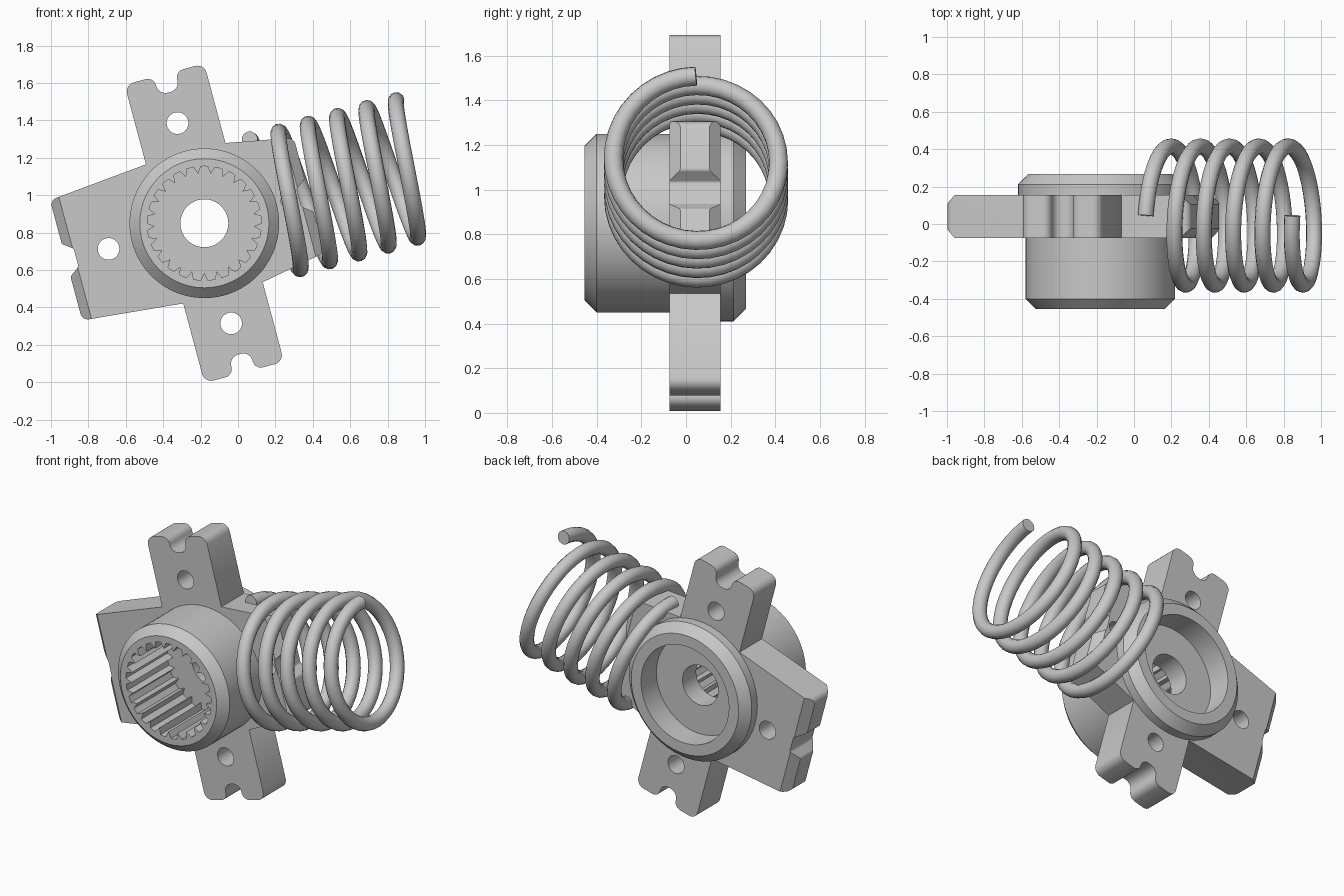
import bpy, bmesh
from math import sin, cos, tan, pi, radians
from mathutils import Matrix, Vector

cube = bpy.data.objects.get("Cube")
if cube:
    bpy.data.objects.remove(cube)

steel = bpy.data.materials.new("grey steel")
steel.use_nodes = True
GREY = (0.58, 0.58, 0.58, 1)
steel.diffuse_color = GREY
steel.node_tree.nodes["Principled BSDF"].inputs["Base Color"].default_value = GREY

TILT = radians(15)
HUB = Vector((-0.18, 0, 0.85))
Y0, Y1 = -0.075, 0.155      # plate front and back


def finish(ob, angle=30):
    bpy.ops.object.select_all(action="DESELECT")
    ob.select_set(True)
    bpy.context.view_layer.objects.active = ob
    bpy.ops.object.shade_smooth_by_angle(angle=radians(angle))


def add_object(name, bm):
    bmesh.ops.recalc_face_normals(bm, faces=bm.faces)
    mesh = bpy.data.meshes.new(name)
    bm.to_mesh(mesh)
    bm.free()
    mesh.materials.append(steel)
    ob = bpy.data.objects.new(name, mesh)
    bpy.context.collection.objects.link(ob)
    return ob


def prism(name, points, direction):
    bm = bmesh.new()
    face = bm.faces.new([bm.verts.new(p) for p in points])
    geom = bmesh.ops.extrude_face_region(bm, geom=[face])["geom"]
    moved = [g for g in geom if isinstance(g, bmesh.types.BMVert)]
    bmesh.ops.translate(bm, verts=moved, vec=direction)
    # close the starting side if the extrusion consumed it
    bmesh.ops.holes_fill(bm, edges=[e for e in bm.edges if e.is_boundary])
    return add_object(name, bm)


def boolean(ob, cutter, operation):
    cutter.hide_render = True
    mod = ob.modifiers.new("cut", "BOOLEAN")
    mod.operation, mod.solver, mod.object = operation, "EXACT", cutter
    bpy.context.view_layer.objects.active = ob
    bpy.ops.object.modifier_apply(modifier=mod.name)
    bpy.data.objects.remove(cutter)


def fillet(corners, steps=6):
    """Round each (x, y, radius) corner of an outline."""
    out = []
    for i, (x, y, r) in enumerate(corners):
        p = Vector((x, y))
        if not r:
            out.append(p)
            continue
        a = (Vector(corners[i - 1][:2]) - p).normalized()
        b = (Vector(corners[(i + 1) % len(corners)][:2]) - p).normalized()
        half = a.angle(b) / 2
        bisector = (a + b).normalized()
        centre = p + bisector * (r / sin(half))
        sweep = pi / 2 - half
        side = (a - b).normalized()
        for k in range(steps + 1):
            t = sweep * (1 - 2 * k / steps)
            out.append(centre + (side * sin(t) - bisector * cos(t)) * r)
    return out


def arm(name, angle, upper_half, hole, hole_radius, chamfer_end=None):
    """Arm along local +x; its root follows an arc buried in the hub wall."""
    lower_half = [(x, -y, r) for x, y, r in reversed(upper_half)]
    spread = Vector((1, 0)).angle(Vector(upper_half[0][:2]))
    arc = [-spread + 2 * spread * k / 16 for k in range(17)]
    root = [(0.36 * cos(t), 0.36 * sin(t), 0) for t in arc]
    outline = fillet(root + upper_half + lower_half)
    ob = prism(name, [(p.x, Y0, p.y) for p in outline], (0, Y1 - Y0, 0))
    # bolt hole
    ring = [2 * pi * k / 32 for k in range(32)]
    pts = [(hole + hole_radius * cos(t), -0.5, hole_radius * sin(t)) for t in ring]
    boolean(ob, prism("hole_cutter", pts, (0, 1, 0)), "DIFFERENCE")
    # bevelled outer end
    if chamfer_end:
        e, c = chamfer_end, 0.05
        side = [(0, Y0 - c), (e - 2 * c, Y0 - c), (e + 0.01, Y0 + c + 0.01),
                (e + 0.01, Y1 - c - 0.01), (e - 2 * c, Y1 + c), (0, Y1 + c)]
        envelope = prism("end_envelope", [(x, y, -1) for x, y in side], (0, 0, 2))
        boolean(ob, envelope, "INTERSECT")
    ob.matrix_world = Matrix.Translation(HUB) @ Matrix.Rotation(-angle, 4, "Y")
    finish(ob)


# Slotted upper and lower arms
slotted = [(0.385, 0.22, 0), (0.825, 0.22, 0.05), (0.825, 0.06, 0.045),
           (0.725, 0.057, 0.05)]
for name, turn in (("upper_arm", pi / 2), ("lower_arm", -pi / 2)):
    arm(name, TILT + turn, slotted, 0.554, 0.058)


# Wide side arms with bevelled, notched ends
def notched(end, half):
    return [(0.22, 0.385, 0), (end, half, 0.04), (end, 0.09, 0.02),
            (end - 0.055, 0.05, 0.015)]


arm("right_arm", TILT + pi, notched(0.765, 0.333), 0.53, 0.058, 0.765)
arm("left_arm", TILT, notched(0.58, 0.318), 0.47, 0.045, 0.58)

# Hub, turned about the y axis, with a splined front bore
TEETH, PER = 25, 4
SEG = TEETH * PER
profile = [(0.128, -0.03, 0), (0.305, -0.03, 1), (0.305, -0.455, 1),
           (0.345, -0.455, 0), (0.4, -0.4, 0), (0.4, 0.155, 0),
           (0.44, 0.155, 0), (0.44, 0.212, 0), (0.385, 0.268, 0),
           (0.315, 0.268, 0), (0.315, 0.11, 0), (0.128, 0.11, 0)]
bm = bmesh.new()
rings = []
for i in range(SEG):
    t = -pi / 2 + 2 * pi * i / SEG
    ring = []
    for r, y, splined in profile:
        if splined and i % PER == 0:
            r -= 0.04
        ring.append(bm.verts.new((r * cos(t), y, r * sin(t))))
    rings.append(ring)
for i in range(SEG):
    a, b = rings[i], rings[(i + 1) % SEG]
    for j in range(len(profile)):
        k = (j + 1) % len(profile)
        bm.faces.new((a[j], a[k], b[k], b[j]))
hub = add_object("splined_hub", bm)
hub.location = HUB
finish(hub)

# Coil spring around the left arm, five turns from top to top
TURNS, STEPS, COIL = 5, 40, 0.37
curve = bpy.data.curves.new("coil_spring", "CURVE")
curve.dimensions = "3D"
curve.bevel_depth, curve.bevel_resolution = 0.043, 4
curve.use_fill_caps = True
spline = curve.splines.new("POLY")
spline.points.add(TURNS * STEPS)
for i, point in enumerate(spline.points):
    t = 2 * pi * i / STEPS
    along = 0.35 + 0.1624 * i / STEPS
    point.co = (along, 0.045 + COIL * sin(t), COIL * cos(t), 1)
curve.materials.append(steel)
spring = bpy.data.objects.new("coil_spring", curve)
bpy.context.collection.objects.link(spring)
spring.matrix_world = Matrix.Translation(HUB) @ Matrix.Rotation(-TILT, 4, "Y")
bpy.ops.object.select_all(action="DESELECT")
spring.select_set(True)
bpy.context.view_layer.objects.active = spring
bpy.ops.object.convert(target="MESH")
finish(bpy.context.view_layer.objects.active, 50)
